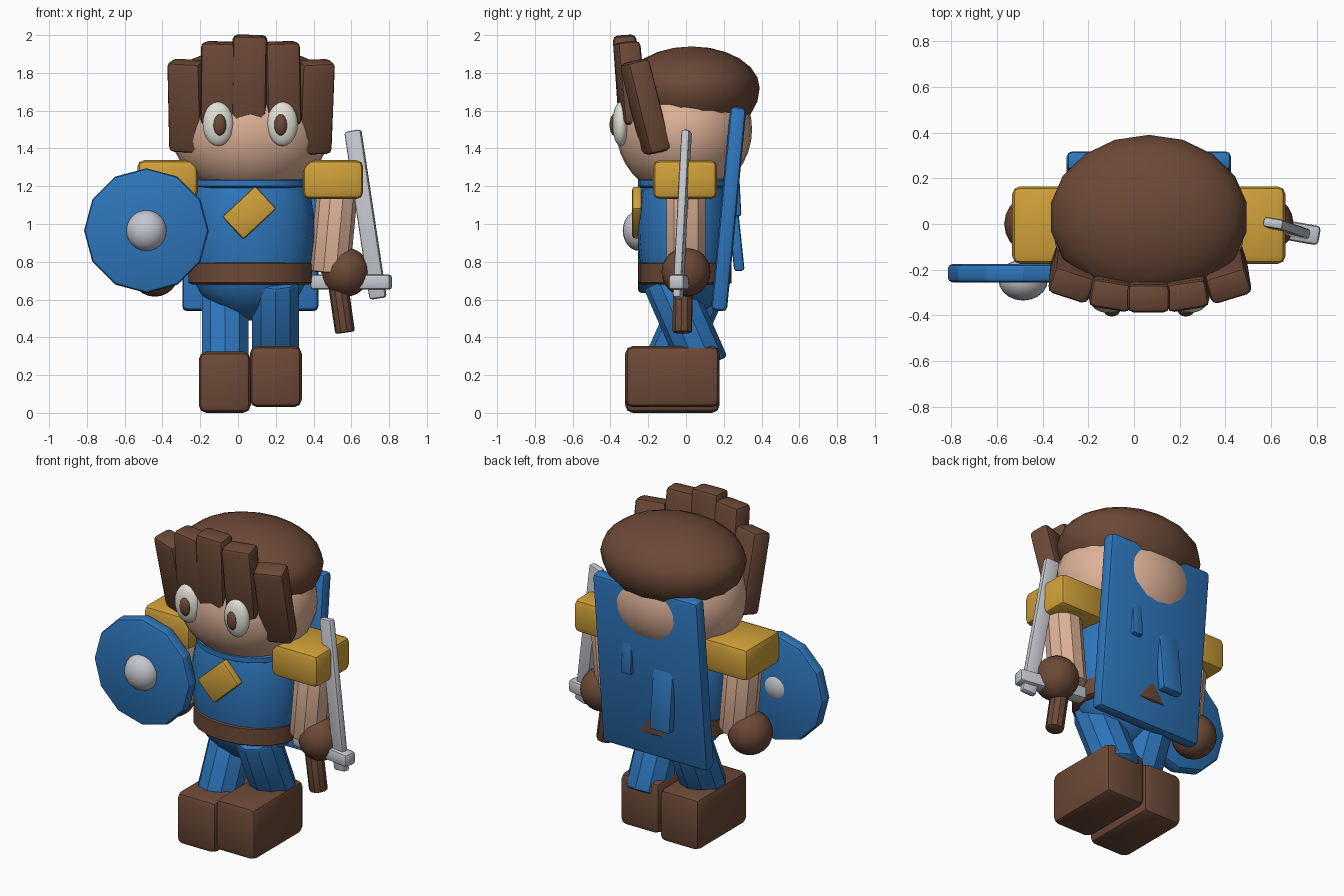
import bpy, bmesh, math
from mathutils import Vector, Matrix

if "Cube" in bpy.data.objects:
    bpy.data.objects.remove(bpy.data.objects["Cube"])

CX = 0.065  # body centre line


def material(name, r, g, b):
    lin = [((c / 255 + 0.055) / 1.055) ** 2.4 for c in (r, g, b)]
    m = bpy.data.materials.new(name)
    m.diffuse_color = (*lin, 1)
    m.use_nodes = True
    m.node_tree.nodes["Principled BSDF"].inputs["Base Color"].default_value = m.diffuse_color
    return m


BROWN = material("brown", 108, 73, 55)
BLUE = material("blue", 46, 118, 188)
GOLD = material("gold", 208, 160, 57)
SKIN = material("skin", 222, 178, 152)
SILVER = material("silver", 196, 199, 206)
WHITE = material("eye_white", 224, 224, 214)


def finish(name, bm, mat, loc=(0, 0, 0), rot=(0, 0, 0), angle=35):
    bmesh.ops.recalc_face_normals(bm, faces=bm.faces)
    me = bpy.data.meshes.new(name)
    bm.to_mesh(me)
    bm.free()
    me.materials.append(mat)
    ob = bpy.data.objects.new(name, me)
    bpy.context.collection.objects.link(ob)
    ob.location = loc
    ob.rotation_euler = [math.radians(a) for a in rot]
    bpy.ops.object.select_all(action='DESELECT')
    ob.select_set(True)
    bpy.context.view_layer.objects.active = ob
    bpy.ops.object.shade_smooth_by_angle(angle=math.radians(angle))
    return ob


def box(name, mat, loc, size, rot=(0, 0, 0), bevel=0.03):
    bm = bmesh.new()
    bmesh.ops.create_cube(bm, size=1)
    bmesh.ops.scale(bm, vec=size, verts=bm.verts)
    bmesh.ops.bevel(bm, geom=bm.edges[:], offset=bevel, segments=2,
                    profile=0.5, affect='EDGES')
    return finish(name, bm, mat, loc, rot)


def ball(name, mat, loc, radii, seg=20, rings=12):
    bm = bmesh.new()
    bmesh.ops.create_uvsphere(bm, u_segments=seg, v_segments=rings, radius=1)
    bmesh.ops.scale(bm, vec=radii, verts=bm.verts)
    return finish(name, bm, mat, loc)


def rod(name, mat, a, b, r, sides=10, bevel=0.015):
    a, b = Vector(a), Vector(b)
    bm = bmesh.new()
    bmesh.ops.create_cone(bm, cap_ends=True, segments=sides, radius1=r,
                          radius2=r, depth=(b - a).length)
    caps = [e for e in bm.edges if abs(e.verts[0].co.z - e.verts[1].co.z) < 1e-5]
    bmesh.ops.bevel(bm, geom=caps, offset=bevel, segments=2, profile=0.5,
                    affect='EDGES')
    turn = (b - a).to_track_quat('Z', 'Y').to_matrix().to_4x4()
    bm.transform(Matrix.Translation((a + b) / 2) @ turn)
    return finish(name, bm, mat, angle=25)


def lathe(name, mat, loc, profile, sx, sy, seg=20):
    # profile: (radius, z) from bottom to top
    bm = bmesh.new()
    rings = [[bm.verts.new((r * sx * math.cos(math.tau * i / seg),
                            r * sy * math.sin(math.tau * i / seg), z))
              for i in range(seg)] for r, z in profile]
    for lo, hi in zip(rings, rings[1:]):
        for i in range(seg):
            j = (i + 1) % seg
            bm.faces.new((lo[i], lo[j], hi[j], hi[i]))
    bm.faces.new(rings[0][::-1])
    bm.faces.new(rings[-1])
    return finish(name, bm, mat, loc, angle=40)


# Head, eyes and hair
ball("head", SKIN, (CX, -0.01, 1.5), (0.42, 0.36, 0.36), 28, 18)
for side, s in (("left", -1), ("right", 1)):
    x = CX + s * 0.17
    ball(side + "_eye", WHITE, (x, -0.345, 1.53), (0.082, 0.045, 0.117))
    ball(side + "_pupil", BROWN, (x - s * 0.008, -0.378, 1.525), (0.036, 0.027, 0.058), 14, 8)

cap = ball("hair_cap", BROWN, (CX, 0.03, 1.72), (0.435, 0.36, 0.22), 18, 12)
for v in cap.data.vertices:  # fuller underside
    if v.co.z < 0:
        v.co.z *= 1.27

# Fringe: x, y, z, length, pitch, lean, yaw
FRINGE = [(-0.27, -0.215, 1.625, 0.49, 13, 3, -18),
          (-0.10, -0.295, 1.745, 0.44, 5, 1, -9),
          (0.06, -0.31, 1.765, 0.47, 4, 1, 0),
          (0.235, -0.295, 1.745, 0.44, 5, -2, 9),
          (0.405, -0.215, 1.62, 0.50, 14, -2, 17)]
for i, (x, y, z, length, pitch, lean, yaw) in enumerate(FRINGE):
    box(f"fringe_lock_{i + 1}", BROWN, (x, y, z), (0.185, 0.125, length),
        (pitch, lean, yaw), 0.027)

# Torso, collar, belt and chest emblem
lathe("torso", BLUE, (CX, -0.005, 0),
      [(0.05, 0.49), (0.32, 0.52), (0.56, 0.57), (0.77, 0.63), (0.88, 0.70),
       (0.95, 0.79), (1.0, 0.92), (0.99, 1.05), (0.94, 1.15), (0.86, 1.22)], 0.34, 0.25)
lathe("collar", BLUE, (CX, -0.005, 0),
      [(0.93, 1.19), (1, 1.2), (1, 1.23), (0.93, 1.24)], 0.305, 0.25)
lathe("belt", BROWN, (CX, -0.005, 0),
      [(0.94, 0.68), (1, 0.69), (1, 0.79), (0.94, 0.80)], 0.328, 0.247)
box("chest_emblem", GOLD, (0.06, -0.26, 1.06), (0.24, 0.05, 0.165), (0, -43, 0), 0.014)

# Paired shoulders, arms, hands, legs and boots
for side, s in (("left", -1), ("right", 1)):
    box(side + "_shoulder_pad", GOLD, (CX + s * 0.438, -0.005, 1.235),
        (0.32, 0.34, 0.205), bevel=0.035)
    rod(side + "_arm", SKIN, (CX + s * 0.465, 0, 1.22), (CX + s * 0.42, 0, 0.74), 0.108, 10)
    ball(side + "_hand", BROWN, (CX + s * 0.505, 0, 0.745), (0.128, 0.13, 0.13))
    rod(side + "_leg", BLUE, (CX + s * 0.133, -s * 0.105, 0.71),
        (CX + s * 0.133, s * 0.10, 0.245), 0.13, 10, 0.02)
    box(side + "_boot", BROWN, (CX + s * 0.135, -0.072, 0.177 + s * 0.015),
        (0.275, 0.5, 0.324), bevel=0.04)

# Cape with two shallow folds
box("cape", BLUE, (CX, 0.226, 1.08), (0.72, 0.085, 1.085), (-5.5, 0, 0), 0.025)
box("large_cape_fold", BLUE, (-0.03, 0.262, 0.95), (0.14, 0.055, 0.40), (6, 0, 0), 0.015)
box("small_cape_fold", BLUE, (0.21, 0.256, 1.18), (0.07, 0.06, 0.28), (3, 0, 0), 0.012)

# Round shield with boss
rod("shield", BLUE, (-0.485, -0.175, 0.965), (-0.485, -0.255, 0.965), 0.33, 12, 0.02)
ball("shield_boss", SILVER, (-0.485, -0.245, 0.965), (0.108, 0.09, 0.108))

# Sword
box("sword_blade", SILVER, (0.675, -0.02, 1.05), (0.09, 0.045, 0.90), (-1.5, -9, -10), 0.014)
box("sword_guard", SILVER, (0.60, -0.015, 0.692), (0.43, 0.085, 0.08), (0, 0, -10), 0.018)
rod("sword_grip", BROWN, (0.567, -0.02, 0.425), (0.52, -0.015, 0.75), 0.053, 10, 0.01)
